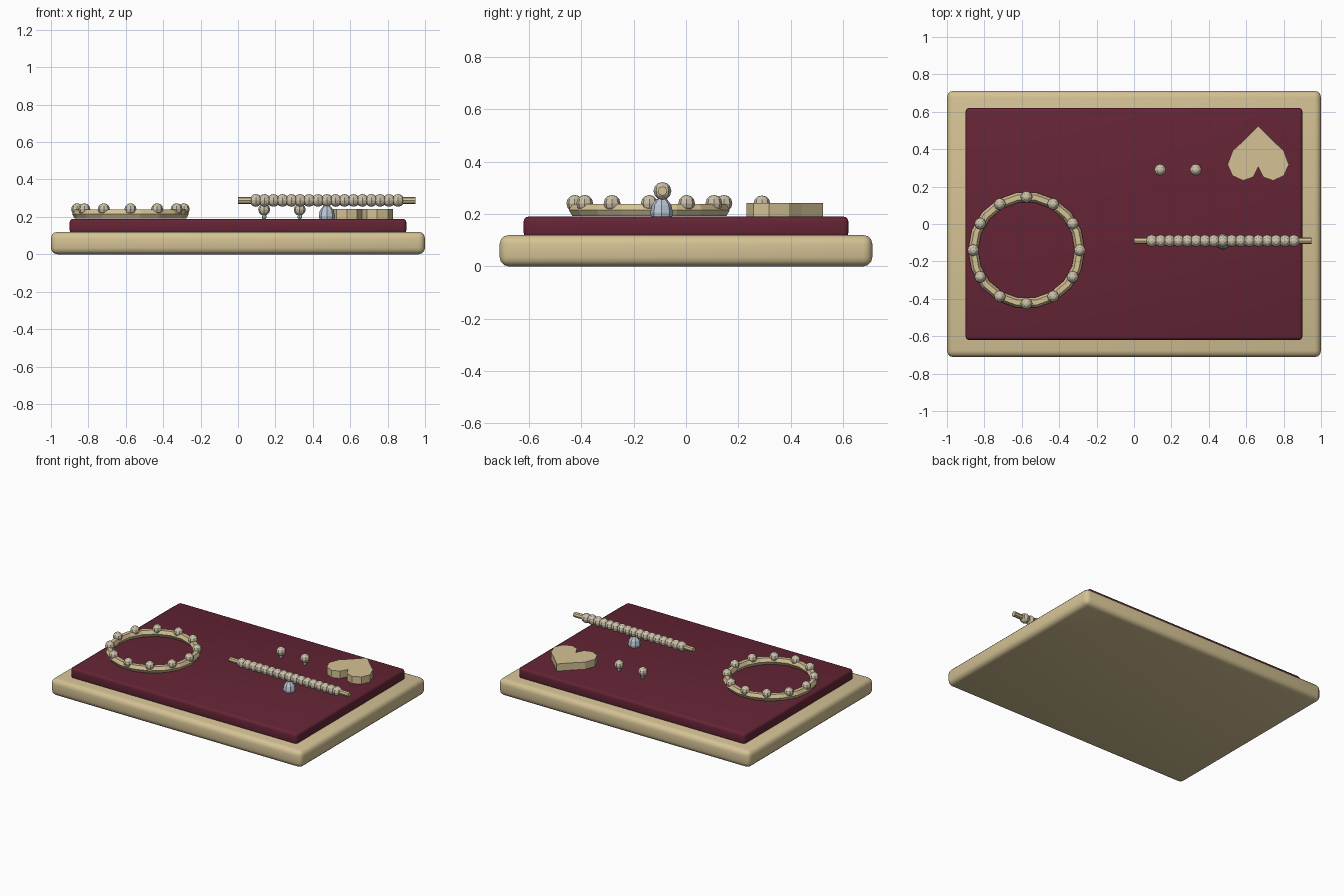
import bpy, bmesh, math
from mathutils import Vector

if "Cube" in bpy.data.objects:
    bpy.data.objects.remove(bpy.data.objects["Cube"])


def material(name, rgb):
    m = bpy.data.materials.new(name)
    m.diffuse_color = (*rgb, 1)
    m.use_nodes = True
    m.node_tree.nodes["Principled BSDF"].inputs["Base Color"].default_value = m.diffuse_color
    return m


GOLD = material("gold", (0.66, 0.54, 0.30))
VELVET = material("velvet", (0.13, 0.018, 0.036))
PEARL = material("pearl", (0.60, 0.53, 0.40))
SILVER = material("silver_blue", (0.50, 0.58, 0.68))


def finish(name, mat):
    ob = bpy.context.object
    ob.name = name
    ob.data.materials.append(mat)
    return ob


def slab(name, x, y, z0, z1, bevel, mat):
    bpy.ops.mesh.primitive_cube_add(size=1, location=(0, 0, (z0 + z1) / 2))
    ob = finish(name, mat)
    ob.scale = (2 * x, 2 * y, z1 - z0)
    bpy.ops.object.transform_apply(location=False, rotation=False, scale=True)
    mod = ob.modifiers.new("rounded_edges", 'BEVEL')
    mod.width, mod.segments = bevel, 3
    bpy.ops.object.modifier_apply(modifier=mod.name)
    bpy.ops.object.shade_smooth_by_angle(angle=math.radians(35))


def bead(name, loc, r, mat, stretch=1.0):
    bpy.ops.mesh.primitive_uv_sphere_add(segments=8, ring_count=6, radius=r, location=loc)
    ob = finish(name, mat)
    ob.scale.z = stretch
    return ob


# Tray and velvet pad
slab("tray_base", 1.0, 0.712, 0.0, 0.12, 0.035, GOLD)
slab("velvet_pad", 0.9, 0.62, 0.11, 0.19, 0.018, VELVET)

# Bracelet ring with twelve pearls
centre, ring_r = Vector((-0.575, -0.14, 0.215)), 0.285
bpy.ops.mesh.primitive_torus_add(location=centre, major_radius=ring_r, minor_radius=0.027,
                                 major_segments=18, minor_segments=6)
finish("bracelet_band", GOLD)
for i in range(12):
    a = math.tau * i / 12
    bead(f"bracelet_pearl_{i + 1}",
         centre + Vector((ring_r * math.cos(a), ring_r * math.sin(a), 0.026)), 0.032, PEARL)

# Strand of pearls on a straight rod
bpy.ops.mesh.primitive_cylinder_add(vertices=8, radius=0.018, depth=0.95,
                                    location=(0.475, -0.09, 0.288),
                                    rotation=(0, math.pi / 2, 0))
finish("strand_rod", GOLD)
for i in range(17):
    bead(f"strand_pearl_{i + 1}", (0.095 + 0.0475 * i, -0.09, 0.288), 0.034, PEARL)

# Drop pendant below the strand
bead("drop_pendant", (0.475, -0.093, 0.205), 0.043, SILVER, 1.35)

# Pair of stud earrings
for side, x in (("left", 0.14), ("right", 0.33)):
    bead(f"{side}_earring_pearl", (x, 0.29, 0.239), 0.032, PEARL)
    bead(f"{side}_earring_post", (x, 0.29, 0.2), 0.013, SILVER)

# Heart-shaped box: half outline mirrored, then extruded
half = [(0, 0.305), (0.027, 0.251), (0.08, 0.232), (0.137, 0.258),
        (0.164, 0.318), (0.135, 0.394), (0.08, 0.443), (0, 0.523)]
outline = half + [(-x, y) for x, y in half[-2:0:-1]]
bm = bmesh.new()
face = bm.faces.new([bm.verts.new((0.664 + x, y, 0.185)) for x, y in outline])
top = bmesh.ops.extrude_face_region(bm, geom=[face])["geom"]
bmesh.ops.translate(bm, vec=(0, 0, 0.057),
                    verts=[v for v in top if isinstance(v, bmesh.types.BMVert)])
bmesh.ops.recalc_face_normals(bm, faces=bm.faces)
mesh = bpy.data.meshes.new("heart_box")
bm.to_mesh(mesh)
bm.free()
mesh.materials.append(GOLD)
bpy.context.collection.objects.link(bpy.data.objects.new("heart_box", mesh))
